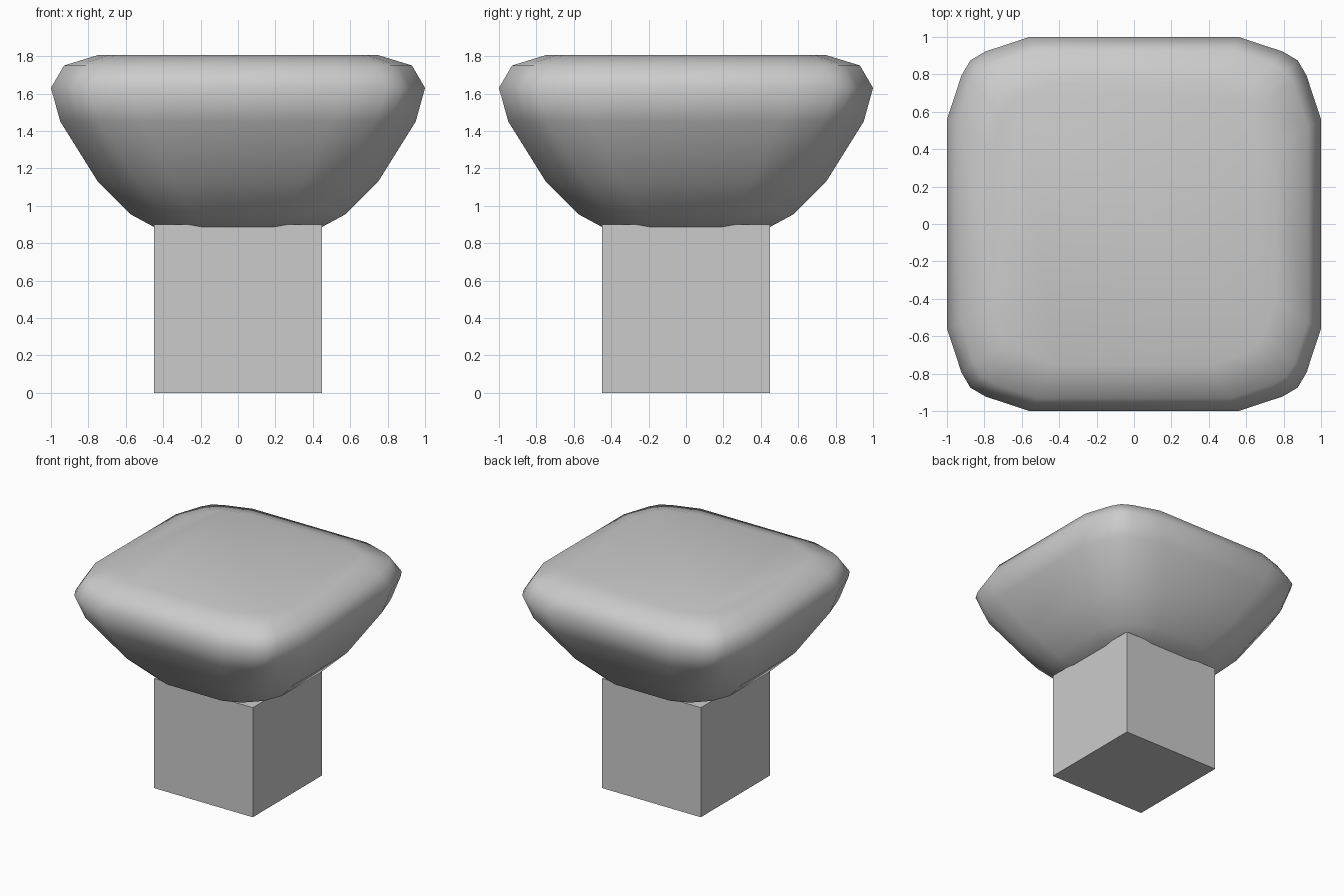
import bpy, bmesh

if "Cube" in bpy.data.objects:
    bpy.data.objects.remove(bpy.data.objects["Cube"])

def finish(bm, name, smooth):
    bmesh.ops.recalc_face_normals(bm, faces=bm.faces)
    for f in bm.faces:
        f.smooth = smooth
    me = bpy.data.meshes.new(name)
    bm.to_mesh(me)
    bm.free()
    ob = bpy.data.objects.new(name, me)
    bpy.context.collection.objects.link(ob)
    return ob

# square stem
bm = bmesh.new()
bmesh.ops.create_cube(bm, size=1)
for v in bm.verts:
    v.co = (v.co.x * 0.896, v.co.y * 0.896, (v.co.z + 0.5) * 0.9)
finish(bm, "stem", False)

# soft flared cap: half width, height, corner squareness (0 = rounder, 1 = squarer)
profile = [(0.22, 0.85, 0), (0.45, 0.887, 0), (0.572, 0.953, 0.05),
           (0.75, 1.13, 0.3), (0.95, 1.45, 0.85), (1.0, 1.63, 1),
           (0.93, 1.75, 1), (0.75, 1.805, 1)]

def ring_points(s, t):
    mix = lambda a, b: s * (a + (b - a) * t)
    f, a, b, c = mix(0.42, 0.56), mix(0.9, 0.922), mix(0.68, 0.795), mix(0.79, 0.875)
    side = [(s, -f), (s, f), (a, b), (c, c), (b, a)]
    pts = []
    for _ in range(4):
        pts += side
        side = [(-y, x) for x, y in side]
    return pts

bm = bmesh.new()
rings = [[bm.verts.new((x, y, z)) for x, y in ring_points(s, t)] for s, z, t in profile]
for lo, hi in zip(rings, rings[1:]):
    n = len(lo)
    for i in range(n):
        j = (i + 1) % n
        bm.faces.new((lo[i], lo[j], hi[j], hi[i]))
bm.faces.new(rings[0][::-1])
bm.faces.new(rings[-1])
finish(bm, "cap", True)
